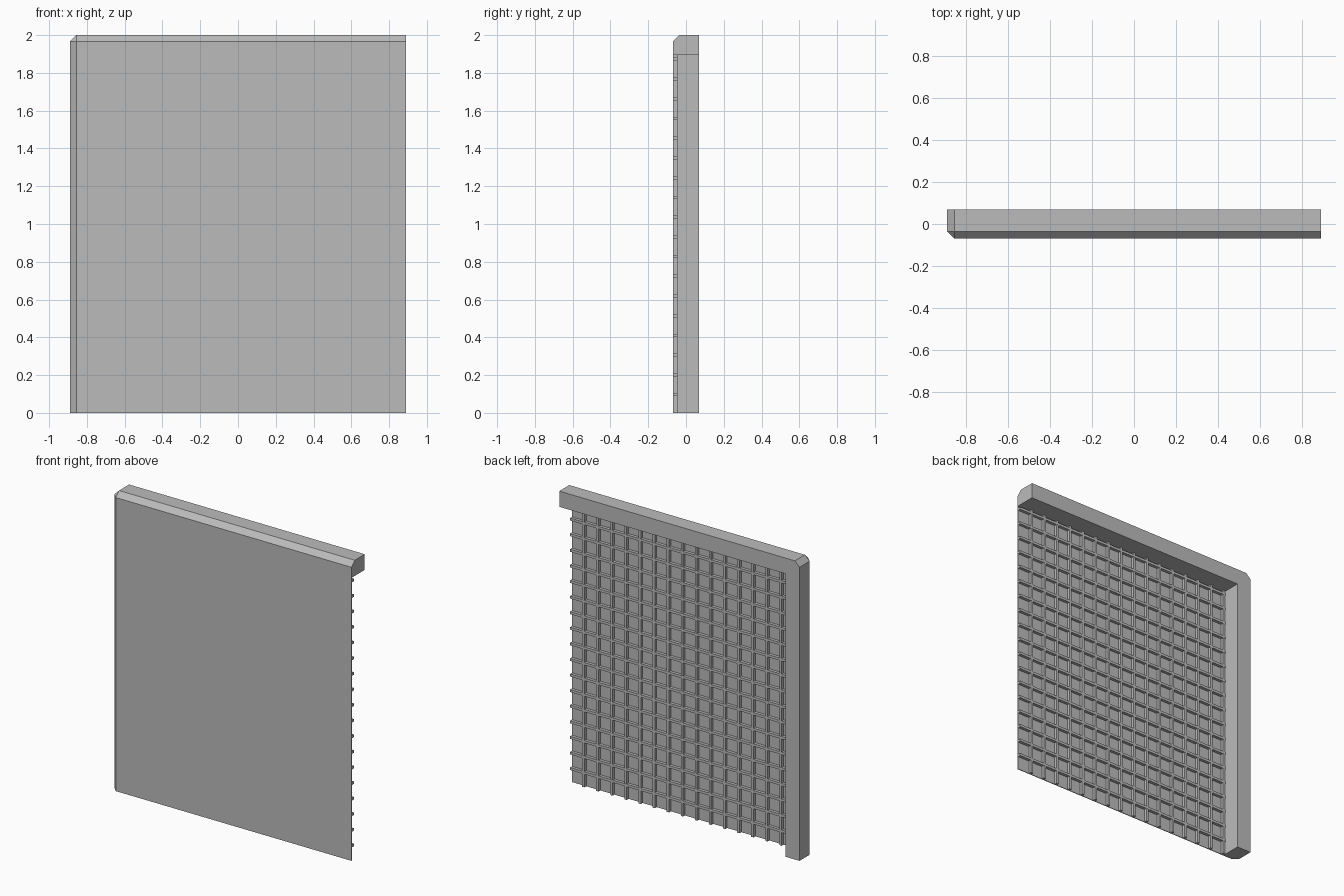
import bpy
import bmesh
from mathutils import Vector

default = bpy.data.objects.get("Cube")
if default:
    bpy.data.objects.remove(default)

# Overall sizes
HALF_X, HALF_Y, HEIGHT = 0.89, 0.07, 2.0
FLANGE, CHAMFER, SKIN = 0.105, 0.034, 0.005
RIB, PITCH, FIRST = 0.017, 0.1044, 0.097
INNER_X, INNER_Z = -HALF_X + FLANGE, HEIGHT - FLANGE
SKIN_Y, RIB_Y = -HALF_Y + SKIN, -0.045

grey = bpy.data.materials.new("plain grey")
grey.use_nodes = True
colour = (0.5, 0.5, 0.5, 1)
grey.diffuse_color = colour
grey.node_tree.nodes["Principled BSDF"].inputs["Base Color"].default_value = colour


def add_box(bm, low, high):
    """Add a box spanning two opposite corners."""
    low, high = Vector(low), Vector(high)
    verts = bmesh.ops.create_cube(bm, size=1)["verts"]
    for v in verts:
        v.co = (low + high) / 2 + v.co * (high - low)


def make_object(name, bm):
    mesh = bpy.data.meshes.new(name)
    bm.to_mesh(mesh)
    bm.free()
    mesh.materials.append(grey)
    obj = bpy.data.objects.new(name, mesh)
    bpy.context.collection.objects.link(obj)
    return obj


# Panel shell: a block chamfered on the three edges at its outer top corner
bm = bmesh.new()
add_box(bm, (-HALF_X, -HALF_Y, 0), (HALF_X, HALF_Y, HEIGHT))
corner = min(bm.verts, key=lambda v: (v.co - Vector((-HALF_X, -HALF_Y, HEIGHT))).length)
bmesh.ops.bevel(bm, geom=list(corner.link_edges), offset=CHAMFER, segments=1,
                affect='EDGES', profile=0.5)
panel = make_object("panel_shell", bm)

# Hollow the back, leaving a thin skin, a top flange and a side flange
bm = bmesh.new()
add_box(bm, (INNER_X, SKIN_Y, -1), (HALF_X + 1, HALF_Y + 1, INNER_Z))
cutter = make_object("pocket_cutter", bm)
cutter.hide_render = True
cut = panel.modifiers.new("pocket", 'BOOLEAN')
cut.operation = 'DIFFERENCE'
cut.solver = 'EXACT'
cut.object = cutter
bpy.context.view_layer.objects.active = panel
bpy.ops.object.modifier_apply(modifier=cut.name)
bpy.data.objects.remove(cutter)

# Horizontal ribs across the back of the skin
bm = bmesh.new()
for i in range(18):
    z = FIRST + i * PITCH
    add_box(bm, (INNER_X, SKIN_Y, z - RIB / 2), (HALF_X, RIB_Y, z + RIB / 2))
make_object("horizontal_ribs", bm)

# Vertical ribs, a hair lower so the crossings stay clean
bm = bmesh.new()
for i in range(16):
    x = HALF_X - FIRST - i * PITCH
    add_box(bm, (x - RIB / 2, SKIN_Y, 0), (x + RIB / 2, RIB_Y - 0.0005, INNER_Z))
make_object("vertical_ribs", bm)
